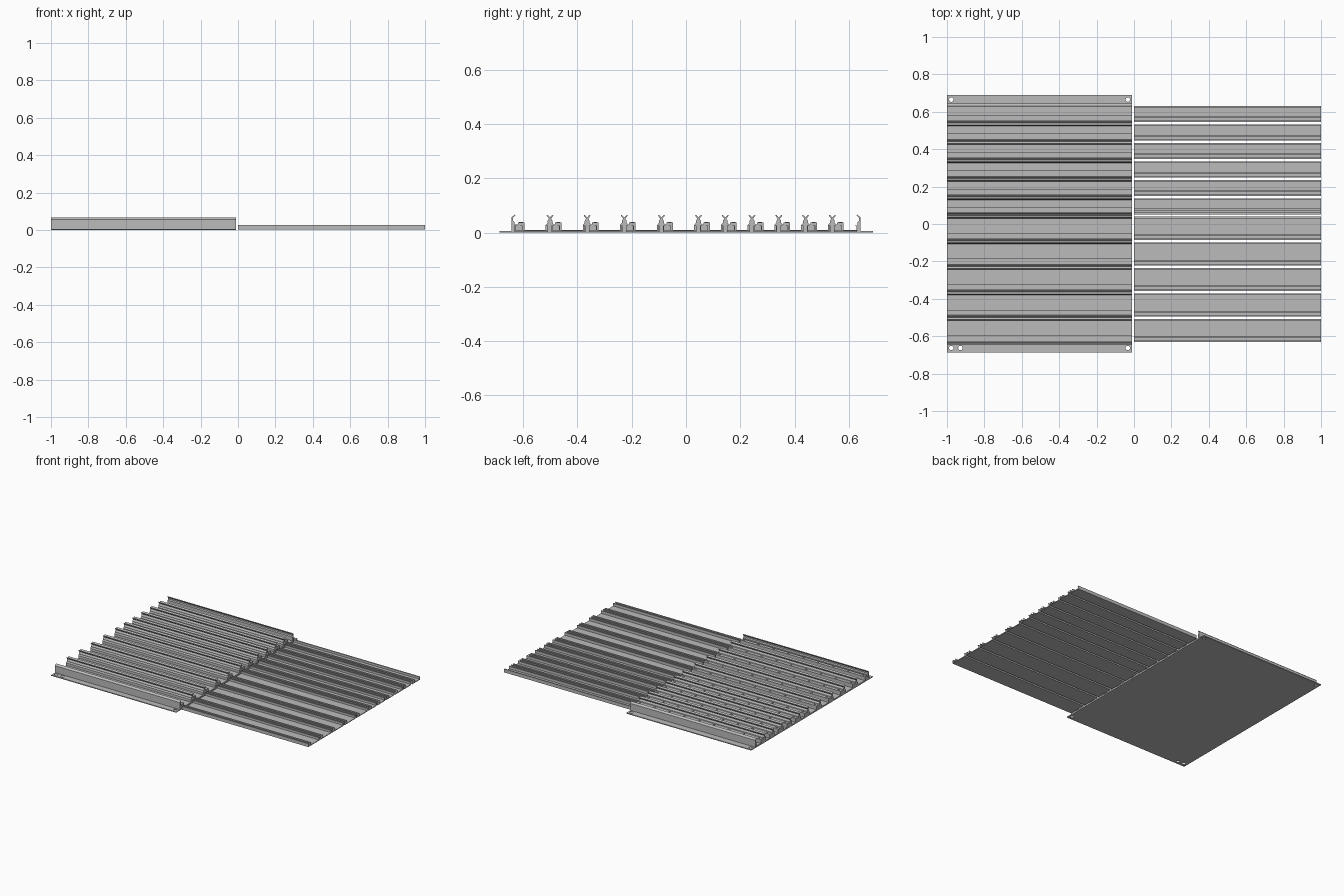
import bpy, bmesh
from mathutils import Matrix

cube = bpy.data.objects.get("Cube")
if cube:
    bpy.data.objects.remove(cube)

steel = bpy.data.materials.new("light grey metal")
steel.use_nodes = True
GREY = (0.5, 0.5, 0.5, 1)
steel.diffuse_color = GREY
steel.node_tree.nodes["Principled BSDF"].inputs["Base Color"].default_value = GREY

X0, X1 = -1.0, -0.01       # assembled deck
L0, L1 = 0.0, 1.0          # separate covers
FIRST, MIDDLE, LAST = -0.638, 0.046, 0.638
seams = [FIRST + (MIDDLE - FIRST) * i / 5 for i in range(5)]
seams += [MIDDLE + (LAST - MIDDLE) * i / 6 for i in range(7)]


def finish(bm, name):
    bmesh.ops.recalc_face_normals(bm, faces=bm.faces)
    mesh = bpy.data.meshes.new(name)
    bm.to_mesh(mesh)
    bm.free()
    mesh.materials.append(steel)
    obj = bpy.data.objects.new(name, mesh)
    bpy.context.collection.objects.link(obj)
    return obj


def extrude(bm, outline, x0, x1):
    """Sweep a closed y-z outline along x."""
    face = bm.faces.new([bm.verts.new((x0, y, z)) for y, z in outline])
    new = bmesh.ops.extrude_face_region(bm, geom=[face])["geom"]
    verts = [v for v in new if isinstance(v, bmesh.types.BMVert)]
    bmesh.ops.translate(bm, verts=verts, vec=(x1 - x0, 0, 0))


def bar(bm, y0, y1, z0, z1, x0, x1):
    extrude(bm, [(y0, z0), (y1, z0), (y1, z1), (y0, z1)], x0, x1)


def disc(bm, x, y, z0, z1, radius, sides):
    bmesh.ops.create_cone(bm, cap_ends=True, segments=sides, radius1=radius,
                          radius2=radius, depth=z1 - z0,
                          matrix=Matrix.Translation((x, y, (z0 + z1) / 2)))


# Base sheet with mounting holes in both flanges
bm = bmesh.new()
bar(bm, -0.687, 0.69, 0, 0.006, X0, X1)
base = finish(bm, "base_sheet")
bm = bmesh.new()
for x, y in [(-0.977, 0.665), (-0.033, 0.665), (-0.977, -0.663),
             (-0.928, -0.663), (-0.033, -0.663)]:
    disc(bm, x, y, -0.02, 0.03, 0.012, 16)
cutter = finish(bm, "hole_cutter")
cutter.hide_render = True
cut = base.modifiers.new("holes", "BOOLEAN")
cut.object = cutter
cut.solver = "EXACT"
bpy.context.view_layer.update()
graph = bpy.context.evaluated_depsgraph_get()
base_mesh = bpy.data.meshes.new_from_object(base.evaluated_get(graph))
base.modifiers.clear()
base.data = base_mesh
bpy.data.objects.remove(cutter)

# Deck floors
bm = bmesh.new()
for a, b in zip(seams, seams[1:]):
    bar(bm, a, b, 0.004, 0.01, X0, X1)
finish(bm, "deck_floors")

# Interlocking ribs with forked heads
half = [(0.016, 0.008), (0.016, 0.028), (0.009, 0.036), (0.009, 0.043),
        (0.004, 0.052), (0.013, 0.063), (0.009, 0.066)]
fork = half + [(0, 0.056)] + [(-y, z) for y, z in reversed(half)]
bm = bmesh.new()
for c in seams[1:-1]:
    extrude(bm, [(c + y, z) for y, z in fork], X0, X1)
finish(bm, "ribs")

# End walls with inward-curled tips
wall = [(-0.006, 0.004), (0.006, 0.004), (0.006, 0.038), (0, 0.044),
        (0, 0.054), (0.01, 0.064), (0.007, 0.067), (-0.006, 0.056)]
for name, c, side in (("front_wall", FIRST, 1), ("back_wall", LAST, -1)):
    bm = bmesh.new()
    extrude(bm, [(c + side * y, z) for y, z in wall], X0, X1)
    finish(bm, name)

# Screw channels beside the ribs, with screws
bm = bmesh.new()
for c in seams[:-1]:
    bar(bm, c + 0.006, c + 0.02, 0.008, 0.03, X0, X1)
    bar(bm, c + 0.018, c + 0.042, 0.008, 0.037, X0, X1)
finish(bm, "screw_channels")
bm = bmesh.new()
for c in seams[:-1]:
    for i in range(9):
        disc(bm, -0.977 + 0.118 * i, c + 0.03, 0.036, 0.04, 0.007, 8)
finish(bm, "screws")

# Separate tray covers with lipped edges and an inner rail
bm = bmesh.new()
for a, b in zip(seams, seams[1:]):
    y0, y1 = a + 0.006, b - 0.007
    bar(bm, y0, y1, 0.003, 0.008, L0, L1)
    for y, lip in ((y0, 1), (a + 0.033, -1), (y1 - 0.003, -1)):
        bar(bm, y, y + 0.003, 0.007, 0.027, L0, L1)
        edge = sorted((y + 0.0015, y + 0.0015 + lip * 0.007))
        bar(bm, edge[0], edge[1], 0.024, 0.027, L0, L1)
finish(bm, "tray_covers")
